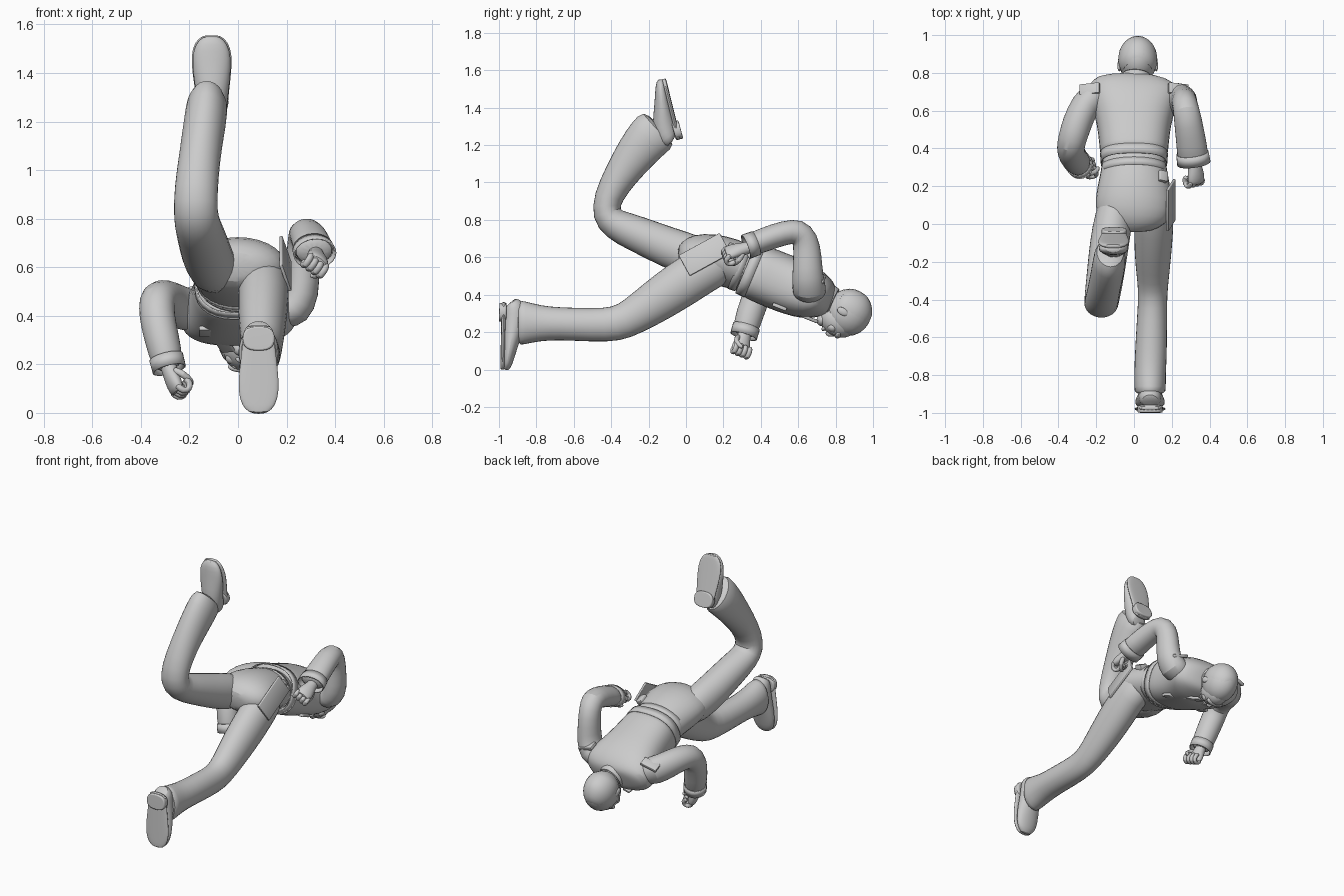
import bpy, bmesh, math
from mathutils import Vector, Matrix


def finish(name, bm, smooth=1, thick=0):
    bmesh.ops.recalc_face_normals(bm, faces=bm.faces)
    me = bpy.data.meshes.new(name)
    bm.to_mesh(me)
    bm.free()
    ob = bpy.data.objects.new(name, me)
    bpy.context.collection.objects.link(ob)
    if thick:
        ob.modifiers.new("Solid", "SOLIDIFY").thickness = thick
    if smooth:
        ob.modifiers.new("Subsurf", "SUBSURF").levels = smooth
        ob.modifiers["Subsurf"].render_levels = smooth
    bpy.ops.object.select_all(action='DESELECT')
    bpy.context.view_layer.objects.active = ob
    ob.select_set(True)
    bpy.ops.object.shade_smooth_by_angle(angle=math.radians(45))
    return ob


def loft(name, rings, n=14, caps=True, power=1.0, thick=0, smooth=1, side=(1, 0, 0)):
    """Skin elliptical rings (x, y, z, half width, half depth) along a path."""
    bm = bmesh.new()
    pts = [Vector(r[:3]) for r in rings]
    grow = 1.025 if smooth else 1.0  # offsets subdivision shrinkage
    loops = []
    for i, r in enumerate(rings):
        t = Vector()
        if i:
            t += (pts[i] - pts[i - 1]).normalized()
        if i < len(pts) - 1:
            t += (pts[i + 1] - pts[i]).normalized()
        t.normalize()
        s = Vector(side)
        s = (s - t * s.dot(t)).normalized()
        d = t.cross(s)
        loop = []
        for k in range(n):
            a = 2 * math.pi * k / n
            c, q = math.cos(a), math.sin(a)
            u = math.copysign(abs(c) ** power, c) * r[3] * grow
            v = math.copysign(abs(q) ** power, q) * r[4] * grow
            loop.append(bm.verts.new(pts[i] + s * u + d * v))
        loops.append(loop)
    for a, b in zip(loops, loops[1:]):
        for k in range(n):
            bm.faces.new((a[k], a[(k + 1) % n], b[(k + 1) % n], b[k]))
    if caps:
        for loop in (loops[0], loops[-1]):
            c = bm.verts.new(sum((v.co for v in loop), Vector()) / n)
            for k in range(n):
                bm.faces.new((loop[k], loop[(k + 1) % n], c))
    return finish(name, bm, smooth, thick)


def ball(name, loc, size, rot=Matrix.Identity(4)):
    bm = bmesh.new()
    bmesh.ops.create_uvsphere(bm, u_segments=20, v_segments=12, radius=1)
    bm.transform(Matrix.Translation(loc) @ rot @ Matrix.Diagonal((*size, 1)))
    return finish(name, bm, 0)


def box(name, loc, size, rot=Matrix.Identity(4), bevel=0.005):
    bm = bmesh.new()
    bmesh.ops.create_cube(bm, size=1)
    bm.transform(Matrix.Translation(loc) @ rot @ Matrix.Diagonal((*size, 1)))
    bmesh.ops.recalc_face_normals(bm, faces=bm.faces)
    bm.normal_update()
    bmesh.ops.bevel(bm, geom=bm.edges[:], offset=bevel, segments=2, profile=.5, affect='EDGES')
    return finish(name, bm, 0)


def frame(x, y, z):
    return Matrix((x, y, z)).transposed().to_4x4()


# Pelvis and belt
loft("trouser_seat", [(-.01, -.04, .6, .1, .06), (-.01, .01, .605, .18, .105), (0, .08, .605, .208, .126),
                      (0, .18, .585, .2, .137), (0, .3, .55, .17, .13), (0, .42, .5, .16, .12)])
loft("belt", [(0, .27, .557, .176, .134), (0, .31, .542, .172, .132)], caps=False, thick=.008, smooth=0, n=28)
box("hip_flap", (.195, .1, .615), (.014, .25, .13),
    Matrix.Rotation(.5, 4, 'X') @ Matrix.Rotation(-.3, 4, 'Y'), .004)
box("belt_pouch", (.15, .25, .645), (.05, .06, .04), Matrix.Rotation(-.4, 4, 'X') @ Matrix.Rotation(.5, 4, 'Y'))

# Trailing leg, stretched back to the ground
loft("straight_leg", [(.1, .2, .57, .09, .11), (.105, .1, .54, .105, .127), (.105, -.02, .46, .105, .126),
                      (.1, -.16, .365, .098, .116), (.1, -.28, .285, .086, .099), (.1, -.37, .24, .076, .094),
                      (.095, -.5, .238, .08, .09), (.09, -.68, .245, .085, .087),
                      (.085, -.78, .247, .084, .095), (.085, -.87, .25, .084, .118), (.085, -.9, .25, .082, .122)])
# Lifted leg, bent at the knee
loft("bent_leg", [(-.09, .14, .575, .08, .085), (-.105, .05, .6, .102, .118), (-.13, -.1, .655, .105, .108),
                  (-.15, -.26, .725, .1, .097), (-.167, -.38, .775, .095, .088), (-.175, -.43, .83, .09, .08),
                  (-.173, -.418, .92, .09, .078), (-.16, -.35, 1.04, .086, .09), (-.142, -.265, 1.16, .087, .112),
                  (-.13, -.2, 1.24, .088, .122), (-.125, -.14, 1.295, .08, .13)])


def shoe(name, heel, toe, sole_dir):
    h, t, nrm = Vector(heel), Vector(toe), Vector(sole_dir).normalized()
    ax = t - h
    # fraction along foot, half width, half depth of the upper
    prof = [(0, .045, .04), (.06, .06, .06), (.25, .064, .065), (.5, .076, .05),
            (.75, .082, .036), (.92, .066, .028), (1, .035, .018)]
    loft(name + "_upper", [(*(h + ax * f - nrm * d), w, d) for f, w, d in prof])
    loft(name + "_sole", [(*(h + ax * f - nrm * .004), w + .003, .012) for f, w, d in prof], power=.7)
    loft(name + "_heel", [(*(h + ax * .15 + nrm * z), .066, .05) for z in (-.02, -.015, .018, .02)],
         power=.75)


shoe("straight_shoe", (.085, -.978, .36), (.085, -.985, .0), (0, -1, .03))
shoe("bent_shoe", (-.105, -.035, 1.23), (-.11, -.115, 1.555), (0, .96, .26))

# Jacket body
loft("jacket", [(0, .345, .535, .172, .145), (0, .38, .52, .178, .15), (0, .48, .478, .186, .152),
                (0, .58, .44, .205, .152), (0, .67, .405, .235, .14), (.005, .73, .383, .24, .112),
                (.01, .765, .365, .18, .085), (.01, .78, .36, .08, .06)], power=.8, n=20)
loft("jacket_hem", [(0, .32, .545, .176, .148), (0, .37, .524, .18, .152)], power=.8, n=28,
     caps=False, thick=.006, smooth=0)
loft("neck", [(.01, .68, .39, .07, .07), (.015, .76, .36, .062, .065), (.02, .84, .32, .06, .065)])
loft("collar", [(.01, .715, .385, .105, .1), (.012, .755, .368, .088, .09), (.015, .79, .353, .08, .085)],
     caps=False, thick=.01)
tilt = Matrix.Rotation(-.38, 4, 'X')
for s in (-1, 1):
    box("lapel", (.065 * s, .61, .292), (.055, .2, .018), tilt @ Matrix.Rotation(.25 * s, 4, 'Z'))
    box("shoulder_strap", (.235 * s, .715, .49), (.11, .06, .02), tilt @ Matrix.Rotation(.3 * s, 4, 'Y'))
    box("chest_pocket", (.12 * s, .5, .335), (.08, .08, .02), tilt)

# Sleeves
loft("raised_sleeve", [(.17, .66, .41, .07, .09), (.235, .66, .43, .085, .09), (.265, .65, .5, .074, .083),
                       (.265, .65, .6, .068, .076), (.268, .64, .695, .066, .074), (.278, .6, .742, .07, .074),
                       (.29, .52, .73, .076, .066), (.305, .42, .695, .08, .064), (.315, .33, .66, .086, .064)])
loft("raised_cuff", [(.309, .375, .676, .086, .067), (.317, .32, .656, .089, .068)], caps=False,
     thick=.006, smooth=0, n=24)
loft("lowered_sleeve", [(-.16, .68, .41, .08, .09), (-.235, .665, .43, .085, .095), (-.285, .58, .46, .08, .084),
                        (-.315, .49, .475, .078, .078), (-.335, .42, .465, .074, .078), (-.335, .38, .4, .074, .076),
                        (-.315, .345, .31, .072, .074), (-.285, .31, .185, .067, .07)])
loft("lowered_cuff", [(-.296, .323, .23, .071, .074), (-.283, .308, .178, .07, .073)], caps=False,
     thick=.006, smooth=0, n=24)


def fist(name, wrist, direction, palm, thumb_side):
    """Closed hand: wrist, palm, four curled fingers and a thumb."""
    d = Vector(direction).normalized()
    p = Vector(palm)
    p = (p - d * p.dot(d)).normalized()
    w = d.cross(p)
    o = Vector(wrist)

    def at(a, b, c):
        return o + d * a + p * b + w * c

    loft(name + "_palm", [(*at(-.06, 0, 0), .033, .033), (*at(0, 0, 0), .034, .033), (*at(.04, -.004, 0), .048, .032),
                          (*at(.085, -.004, 0), .052, .028), (*at(.1, -.002, 0), .042, .02)], side=w)
    for k in range(4):
        c = -.039 + .026 * k
        loft(name + "_finger", [(*at(x, y, c), .015, .016) for x, y in
             ((.08, -.01), (.112, .005), (.112, .035), (.085, .048), (.06, .033))], n=8, side=w)
    c = thumb_side
    loft(name + "_thumb", [(*at(.01, .005, .03 * c), .016, .016), (*at(.045, .03, .05 * c), .017, .017),
                           (*at(.075, .055, .035 * c), .015, .015), (*at(.085, .064, .01 * c), .01, .01)],
         n=8, side=d)


fist("raised_hand", (.322, .31, .645), (.06, -.9, -.25), (-.6, .2, -.8), 1)
fist("lowered_hand", (-.28, .31, .175), (.35, -.25, -.9), (.8, .35, .3), 1)

# Head, facing the ground; local x = side, y = face direction, z = crown
C = Vector((.02, .855, .3))
H = frame(Vector((-1, 0, 0)), Vector((0, -.5, -.866)), Vector((0, .866, -.5)))


def h(x, y, z):
    return C + H.to_3x3() @ Vector((x, y, z))


ball("skull", h(0, -.012, .01), (.104, .128, .122), H)
ball("face", h(0, .055, -.015), (.08, .085, .105), H)
ball("chin", h(0, .092, -.092), (.042, .035, .03), H)
ball("brow", h(0, .116, .02), (.062, .025, .018), H)
loft("nose", [(*h(0, .124, .012), .01, .012), (*h(0, .144, -.025), .015, .018), (*h(0, .136, -.04), .018, .012)], n=8)
ball("mouth", h(0, .126, -.062), (.03, .018, .012), H)
for s in (-1, 1):
    ball("ear", h(.098 * s, .0, -.02), (.01, .02, .032), H)
    ball("cheek", h(.042 * s, .1, -.025), (.03, .026, .028), H)
    ball("eye", h(.032 * s, .122, .0), (.014, .012, .008), H)
# Close-cropped hair as a shell over the back of the head
loft("hair", [(*h(0, -.035, -.075), .085, .088), (*h(0, -.03, -.03), .103, .112), (*h(0, -.02, .02), .106, .123),
              (*h(0, -.014, .07), .095, .112), (*h(0, -.012, .112), .062, .072), (*h(0, -.01, .126), .03, .035)])
